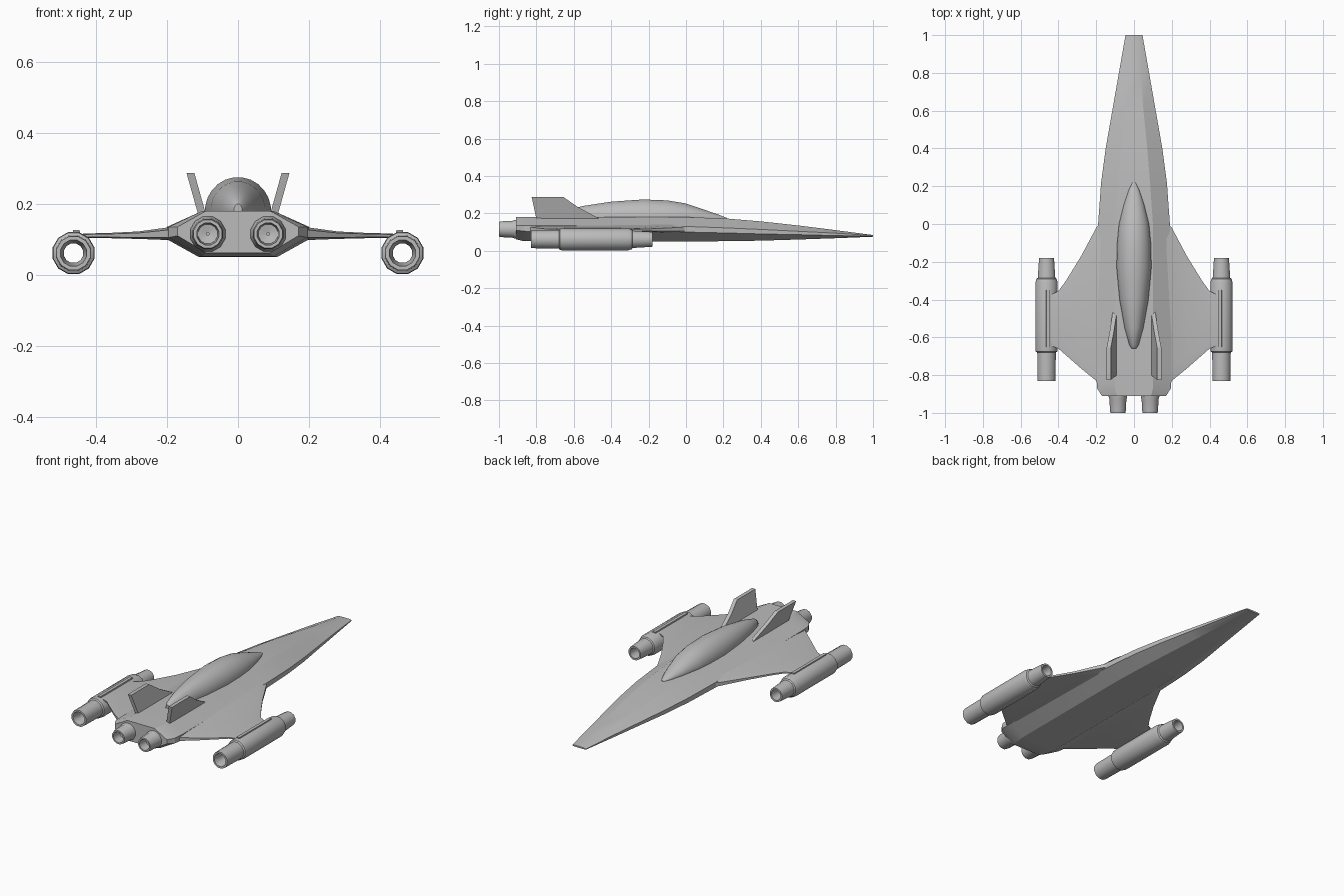
import bpy, bmesh, math
from mathutils import Vector

cube = bpy.data.objects.get("Cube")
if cube:
    bpy.data.objects.remove(cube)

# One hull colour
hull_grey = bpy.data.materials.new("hull_grey")
hull_grey.use_nodes = True
GREY = (0.5, 0.5, 0.5, 1)
hull_grey.diffuse_color = GREY
hull_grey.node_tree.nodes["Principled BSDF"].inputs["Base Color"].default_value = GREY


def loft(name, rings, angle=30, closed=False):
    """Skin a list of equal-length point rings; cap the ends or join them."""
    bm = bmesh.new()
    rows = [[bm.verts.new(p) for p in ring] for ring in rings]
    n = len(rows[0])
    pairs = list(zip(rows, rows[1:]))
    if closed:
        pairs.append((rows[-1], rows[0]))
    for a, b in pairs:
        for i in range(n):
            j = (i + 1) % n
            bm.faces.new((a[i], a[j], b[j], b[i]))
    if not closed:
        bm.faces.new(rows[0])
        bm.faces.new(rows[-1])
    bmesh.ops.recalc_face_normals(bm, faces=bm.faces)
    mesh = bpy.data.meshes.new(name)
    bm.to_mesh(mesh)
    bm.free()
    mesh.materials.append(hull_grey)
    obj = bpy.data.objects.new(name, mesh)
    bpy.context.collection.objects.link(obj)
    bpy.ops.object.select_all(action='DESELECT')
    obj.select_set(True)
    bpy.context.view_layer.objects.active = obj
    bpy.ops.object.shade_smooth_by_angle(angle=math.radians(angle))
    return obj


def circle(x, y, z, rx, rz, n):
    return [(x + rx * math.cos((i + .5) * math.tau / n), y,
             z + rz * math.sin((i + .5) * math.tau / n)) for i in range(n)]


def tube(name, x, z, profile, n=12):
    """Hollow engine: closed (y, radius) profile turned about the y axis."""
    return loft(name, [circle(x, y, z, r, r, n) for y, r in profile], 35, True)


# Fuselage sections: y, top half-width, top z, side half-width, upper and lower
# edge z, belly half-width, belly z
sections = [
    (-.91, .09, .18, .17, .135, .11, .09, .062),
    (-.87, .10, .18, .195, .135, .105, .10, .052),
    (-.80, .10, .18, .20, .135, .10, .11, .05),
    (0, .10, .18, .19, .13, .10, .11, .05),
    (.22, .085, .172, .174, .122, .095, .10, .051),
    (.4, .07, .157, .15, .114, .09, .085, .054),
    (.6, .05, .135, .115, .104, .086, .065, .06),
    (.8, .035, .11, .08, .094, .081, .045, .067),
    (1, .025, .084, .045, .081, .077, .025, .075),
]
loft("fuselage", [[(tw, y, t), (w, y, hi), (w, y, lo), (bw, y, b),
                   (-bw, y, b), (-w, y, lo), (-w, y, hi), (-tw, y, t)]
                  for y, tw, t, w, hi, lo, bw, b in sections], 20)

# Canopy: long smooth teardrop sunk into the deck
canopy = [(-.66, .012, .02, .18), (-.64, .025, .035, .18), (-.55, .05, .06, .18),
          (-.4, .077, .083, .18), (-.23, .093, .095, .18), (-.1, .09, .09, .18),
          (0, .08, .073, .18), (.1, .055, .042, .177), (.18, .028, .017, .174),
          (.22, .008, .004, .171)]
loft("canopy", [circle(0, y, z, rx, rz, 24) for y, rx, rz, z in canopy], 40)

# Wing ribs: x, leading y, trailing y, top z, bottom z
ribs = [(.15, .04, -.87, .145, .09), (.20, -.02, -.83, .133, .098),
        (.28, -.17, -.765, .122, .101), (.36, -.30, -.695, .118, .103),
        (.40, -.355, -.66, .117, .104), (.45, -.38, -.64, .115, .104)]

for side, s in (("left", 1), ("right", -1)):
    rings = []
    for x, lead, trail, t, b in ribs:
        mid, inset = (t + b) / 2, (lead - trail) * .1
        e = (t - b) * .3
        rings.append([(s * x, lead, mid + e), (s * x, lead - inset, t),
                      (s * x, trail + inset, t), (s * x, trail, mid + e),
                      (s * x, trail, mid - e), (s * x, trail + inset, b),
                      (s * x, lead - inset, b), (s * x, lead, mid - e)])
    loft(side + "_wing", rings, 25)

    # Wingtip pod, open at both ends
    tube(side + "_pod", s * .463, .061, [
        (-.83, .049), (-.68, .051), (-.675, .059), (-.66, .061), (-.31, .061),
        (-.29, .055), (-.285, .048), (-.18, .041), (-.18, .031),
        (-.24, .028), (-.78, .028), (-.83, .038)])

    # Rail along the top of the pod
    loft(side + "_pod_rail", [[(s * (.455 + dx), y, z) for dx, z in
                               ((-.014, .10), (.014, .10), (.009, .126), (-.009, .126))]
                              for y in (-.65, -.35)])

    # Rear engine nozzle with a blind bore
    tube(side + "_nozzle", s * .085, .115, [
        (-1, .041), (-.985, .044), (-.93, .046), (-.915, .051), (-.88, .051),
        (-.88, .004), (-.94, .004), (-.945, .028), (-1, .032)])

    # Tail fin leaning outwards
    outline = [(-.80, .17), (-.825, .287), (-.655, .287), (-.58, .235), (-.46, .17)]
    fin = []
    for thick in (0, .022):
        fin.append([(s * (.093 + thick + (z - .18) * .28), y, z) for y, z in outline])
    loft(side + "_tail_fin", fin)
